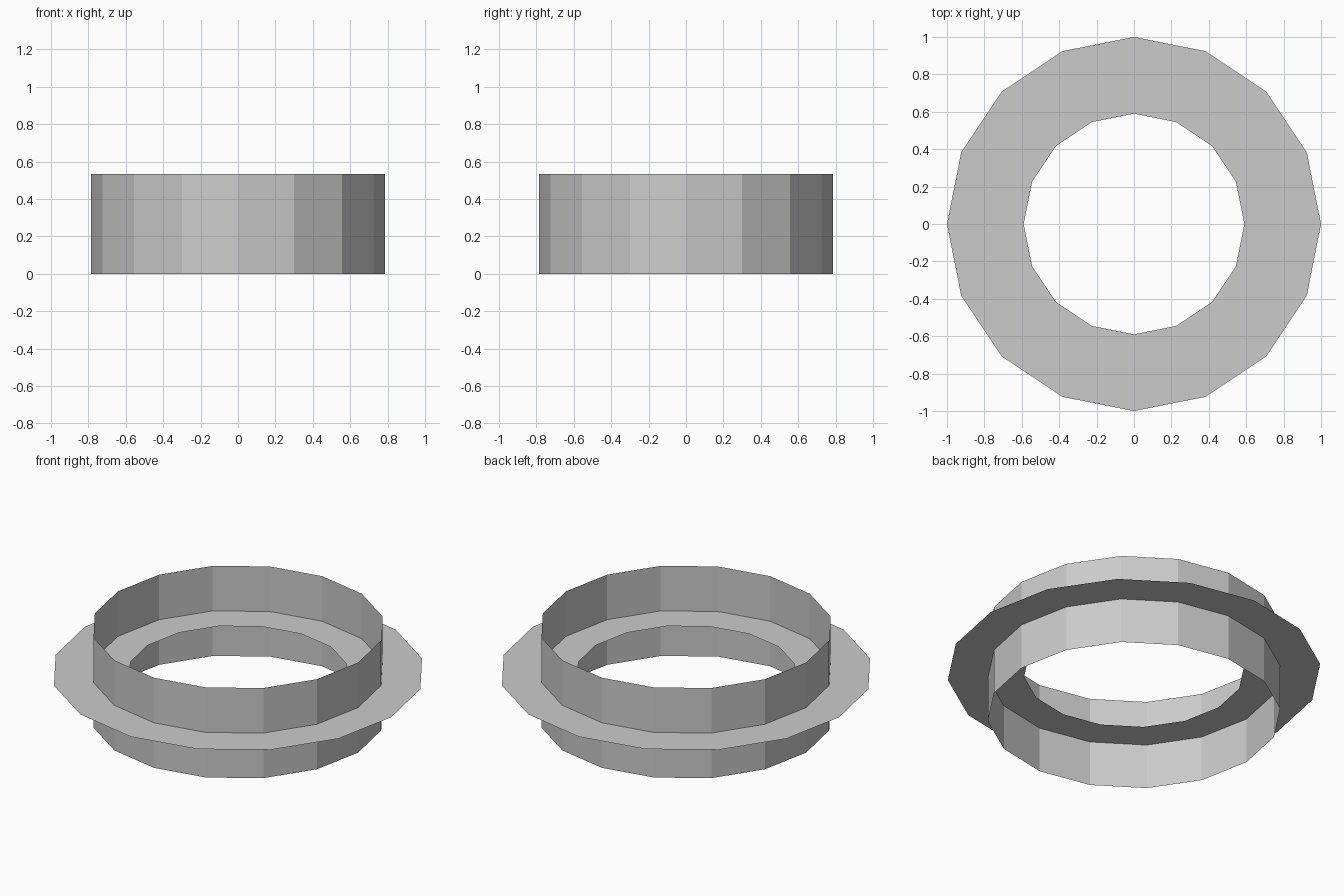
import bpy, bmesh
from math import cos, sin, tau

if "Cube" in bpy.data.objects:
    bpy.data.objects.remove(bpy.data.objects["Cube"])

SIDES = 16
HEIGHT = 0.532


def band(name, lower, upper):
    """Open 16-sided strip between two (radius, z) rings."""
    bm = bmesh.new()
    rings = [[bm.verts.new((r * cos(tau * i / SIDES), r * sin(tau * i / SIDES), z))
              for i in range(SIDES)] for r, z in (lower, upper)]
    a, b = rings
    for i in range(SIDES):
        j = (i + 1) % SIDES
        bm.faces.new((a[i], a[j], b[j], b[i]))
    mesh = bpy.data.meshes.new(name)
    bm.to_mesh(mesh)
    bm.free()
    obj = bpy.data.objects.new(name, mesh)
    bpy.context.collection.objects.link(obj)
    return obj


# upright sheet wall, facing outward
band("upright_band", (0.785, 0), (0.785, HEIGHT))
# flat sheet ring crossing the wall at mid height, facing up
band("flat_ring", (1.0, HEIGHT / 2), (0.59, HEIGHT / 2))
